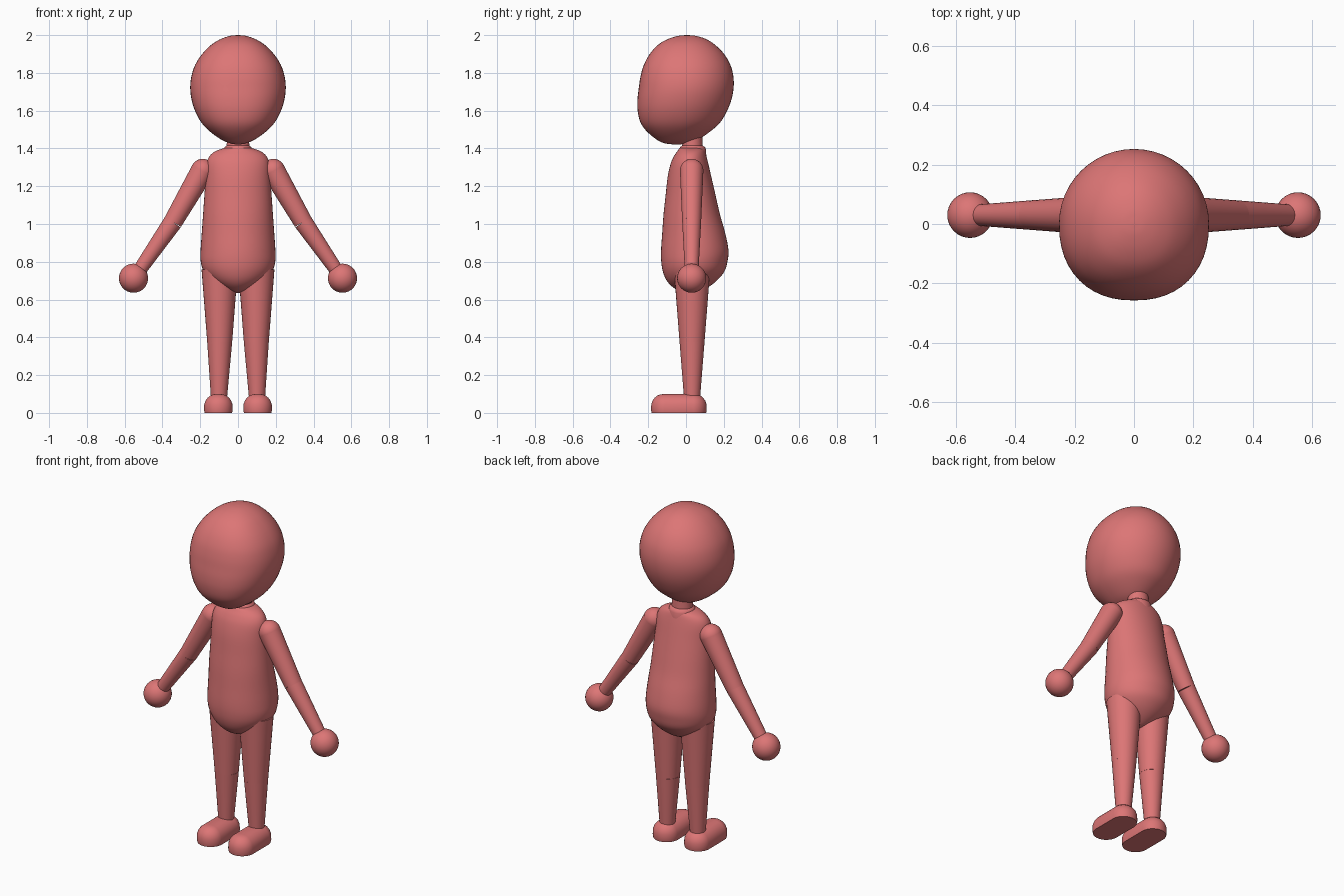
import bpy, bmesh, math
from mathutils import Vector

if "Cube" in bpy.data.objects:
    bpy.data.objects.remove(bpy.data.objects["Cube"])

skin = bpy.data.materials.new("coral")
skin.diffuse_color = (0.72, 0.18, 0.18, 1)
skin.use_nodes = True
skin.node_tree.nodes["Principled BSDF"].inputs["Base Color"].default_value = skin.diffuse_color


def finish(name, bm, angle=40):
    bmesh.ops.recalc_face_normals(bm, faces=bm.faces[:])
    me = bpy.data.meshes.new(name)
    bm.to_mesh(me)
    bm.free()
    me.materials.append(skin)
    ob = bpy.data.objects.new(name, me)
    bpy.context.collection.objects.link(ob)
    bpy.ops.object.select_all(action='DESELECT')
    ob.select_set(True)
    bpy.context.view_layer.objects.active = ob
    bpy.ops.object.shade_smooth_by_angle(angle=math.radians(angle))
    return ob


def skin_rings(bm, rings):
    """Bridge rings of points with quads and cap both ends."""
    loops = [[bm.verts.new(p) for p in r] for r in rings]
    n = len(loops[0])
    for a, b in zip(loops, loops[1:]):
        for i in range(n):
            j = (i + 1) % n
            bm.faces.new((a[i], a[j], b[j], b[i]))
    bm.faces.new(loops[0])
    bm.faces.new(loops[-1])


def smooth_rows(rows, steps):
    """Catmull-Rom resampling of profile rows."""
    pts = [Vector(r) for r in rows]
    pts = [2 * pts[0] - pts[1]] + pts + [2 * pts[-1] - pts[-2]]
    out = []
    for a, b, c, d in zip(pts, pts[1:], pts[2:], pts[3:]):
        for k in range(steps):
            t = k / steps
            out.append(0.5 * (2 * b + (c - a) * t + (2 * a - 5 * b + 4 * c - d) * t * t
                              + (3 * b - a - 3 * c + d) * t ** 3))
    return out + [pts[-2]]


def loft(name, rows, power_front=2.0, steps=4, n=48):
    """Rows are (z, half width, front y, back y)."""
    rings = []
    for z, w, f, b in smooth_rows(rows, steps):
        cy = (f + b) / 2
        ring = []
        for i in range(n):
            a = 2 * math.pi * i / n
            c, s = math.cos(a), math.sin(a)
            e = 2 / power_front if s < 0 else 1
            ring.append((w * math.copysign(abs(c) ** e, c),
                         cy + (b - f) / 2 * math.copysign(abs(s) ** e, s), z))
        rings.append(ring)
    bm = bmesh.new()
    skin_rings(bm, rings)
    return finish(name, bm)


def limb(name, p, q, r0, r1, n=32):
    """Tapered tube between two points."""
    p, q = Vector(p), Vector(q)
    d = (q - p).normalized()
    u = Vector((0, 1, 0))
    v = d.cross(u)
    rings = [[c + r * (math.cos(t) * u + math.sin(t) * v)
              for t in (2 * math.pi * i / n for i in range(n))]
             for c, r in ((p, r0), (q, r1))]
    bm = bmesh.new()
    skin_rings(bm, rings)
    return finish(name, bm)


def ball(name, c, r):
    bm = bmesh.new()
    bmesh.ops.create_uvsphere(bm, u_segments=32, v_segments=20, radius=r)
    bmesh.ops.translate(bm, verts=bm.verts, vec=c)
    return finish(name, bm)


def foot(name, x):
    """Stadium outline with a flat sole and rounded top."""
    rings = []
    for z, inset in ((0, .003), (.015, 0), (.045, .001), (.065, .008), (.08, .019),
                     (.092, .034), (.098, .05), (.1, .07)):
        r = .076 - inset
        ring = []
        for i in range(40):
            a = 2 * math.pi * (i + .5) / 40
            ring.append((x + r * math.cos(a),
                         (.034 if i < 20 else -.109) + r * math.sin(a), z))
        rings.append(ring)
    bm = bmesh.new()
    skin_rings(bm, rings)
    return finish(name, bm)


# Head
loft("head", [
    (1.420, .005, -.055, -.045), (1.428, .045, -.115, .015), (1.450, .094, -.160, .070),
    (1.495, .155, -.212, .135), (1.540, .196, -.242, .183), (1.600, .228, -.256, .218),
    (1.660, .246, -.257, .241), (1.720, .253, -.250, .252), (1.780, .247, -.241, .251),
    (1.840, .228, -.224, .236), (1.900, .190, -.192, .202), (1.950, .140, -.146, .152),
    (1.980, .090, -.094, .104), (1.996, .042, -.040, .052), (2.000, .005, .000, .010)],
    power_front=2.3)

# Neck with a small flared collar
loft("neck", [(1.35, .076, -.035, .108), (1.395, .074, -.035, .106), (1.408, .070, -.030, .100),
              (1.415, .060, -.020, .088), (1.50, .057, -.018, .085)], steps=1)

# Torso
loft("torso", [
    (.635, .005, .040, .050), (.645, .045, -.030, .080), (.670, .095, -.075, .125),
    (.705, .145, -.105, .168), (.750, .182, -.123, .204), (.800, .197, -.131, .219),
    (.860, .198, -.132, .225), (.950, .192, -.126, .208), (1.05, .185, -.119, .180),
    (1.15, .178, -.108, .157), (1.25, .171, -.097, .134), (1.32, .166, -.081, .118),
    (1.36, .150, -.063, .108), (1.385, .120, -.046, .101), (1.400, .080, -.035, .094),
    (1.405, .060, -.020, .085)])

# Arms and legs on both sides
for side, s in (("left", 1), ("right", -1)):
    shoulder, elbow = (s * .187, .03, 1.283), (s * .345, .03, 1.01)
    wrist, hand = (s * .525, .03, .75), (s * .553, .03, .713)
    ball(side + "_shoulder", shoulder, .062)
    limb(side + "_upper_arm", shoulder, elbow, .062, .05)
    limb(side + "_forearm", elbow, wrist, .05, .036)
    ball(side + "_hand", hand, .077)
    limb(side + "_thigh", (s * .097, .032, .76), (s * .097, .032, .375), .096, .066)
    limb(side + "_shin", (s * .097, .032, .375), (s * .101, .032, .06), .066, .041)
    foot(side + "_foot", s * .104)
